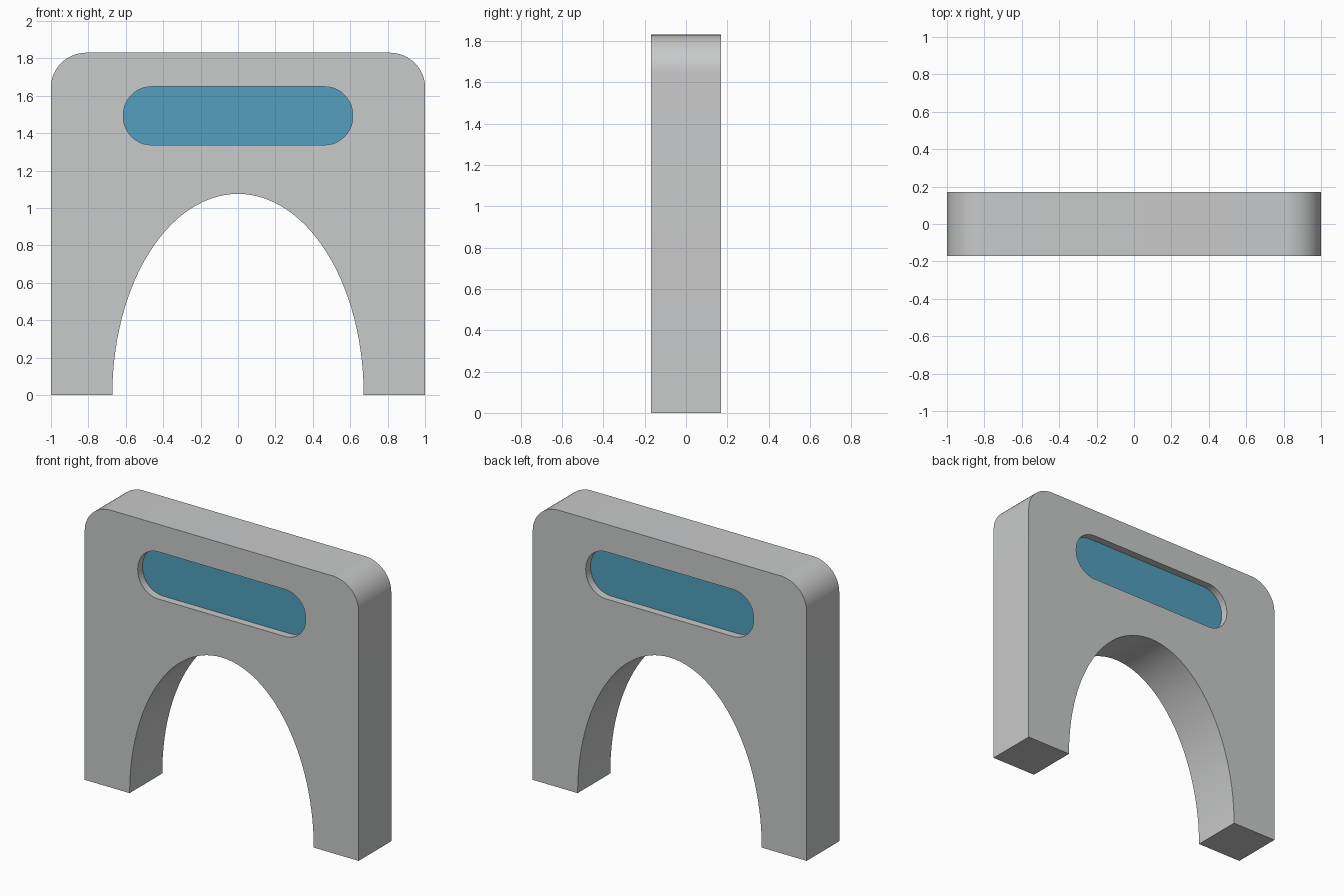
import bpy, bmesh, math

if "Cube" in bpy.data.objects:
    bpy.data.objects.remove(bpy.data.objects["Cube"])

HALF_DEPTH = 0.17     # body half thickness
PANEL_HALF = 0.12     # recessed panel half thickness


def material(name, rgb):
    m = bpy.data.materials.new(name)
    m.diffuse_color = (*rgb, 1.0)
    m.use_nodes = True
    m.node_tree.nodes["Principled BSDF"].inputs["Base Color"].default_value = m.diffuse_color
    return m


def arc(cx, cz, rx, rz, a0, a1, n):
    return [(cx + rx * math.cos(math.radians(a0 + (a1 - a0) * i / n)),
             cz + rz * math.sin(math.radians(a0 + (a1 - a0) * i / n))) for i in range(n + 1)]


def rounded_slot(hw, z0, z1, r):
    return (arc(hw - r, z1 - r, r, r, 0, 90, 12) + arc(-hw + r, z1 - r, r, r, 90, 180, 12)
            + arc(-hw + r, z0 + r, r, r, 180, 270, 12) + arc(hw - r, z0 + r, r, r, 270, 360, 12))


def extruded(name, outlines, half, mat):
    # filled 2D curve (inner outlines become holes), stood upright and welded
    cu = bpy.data.curves.new(name, 'CURVE')
    cu.dimensions, cu.fill_mode, cu.extrude = '2D', 'BOTH', half
    for pts in outlines:
        s = cu.splines.new('POLY')
        s.points.add(len(pts) - 1)
        for p, (x, z) in zip(s.points, pts):
            p.co = (x, z, 0, 1)
        s.use_cyclic_u = True
    ob = bpy.data.objects.new(name, cu)
    bpy.context.collection.objects.link(ob)
    ob.rotation_euler.x = math.pi / 2
    bpy.ops.object.select_all(action='DESELECT')
    ob.select_set(True)
    bpy.context.view_layer.objects.active = ob
    bpy.ops.object.convert(target='MESH')
    bpy.ops.object.transform_apply(location=False, rotation=True, scale=False)
    bm = bmesh.new()
    bm.from_mesh(ob.data)
    bmesh.ops.remove_doubles(bm, verts=bm.verts, dist=1e-4)
    bmesh.ops.recalc_face_normals(bm, faces=bm.faces)
    bm.to_mesh(ob.data)
    bm.free()
    ob.data.materials.clear()
    ob.data.materials.append(mat)
    bpy.ops.object.shade_smooth_by_angle(angle=math.radians(30))
    return ob


grey = material("light grey", (0.58, 0.585, 0.59))
blue = material("panel blue", (0.084, 0.352, 0.515))

# Arch body: rounded top corners, elliptical opening below, slot near the top
body = ([(1.0, 0.0)] + arc(0.81, 1.645, 0.19, 0.185, 0, 90, 14)
        + arc(-0.81, 1.645, 0.19, 0.185, 90, 180, 14) + [(-1.0, 0.0)]
        + arc(0, 0, 0.672, 1.075, 180, 0, 56))
slot = rounded_slot(0.613, 1.337, 1.648, 0.15)
extruded("arch_body", [body, slot], HALF_DEPTH, grey)

# Blue panel set into the slot, recessed on both faces
extruded("slot_panel", [slot], PANEL_HALF, blue)
